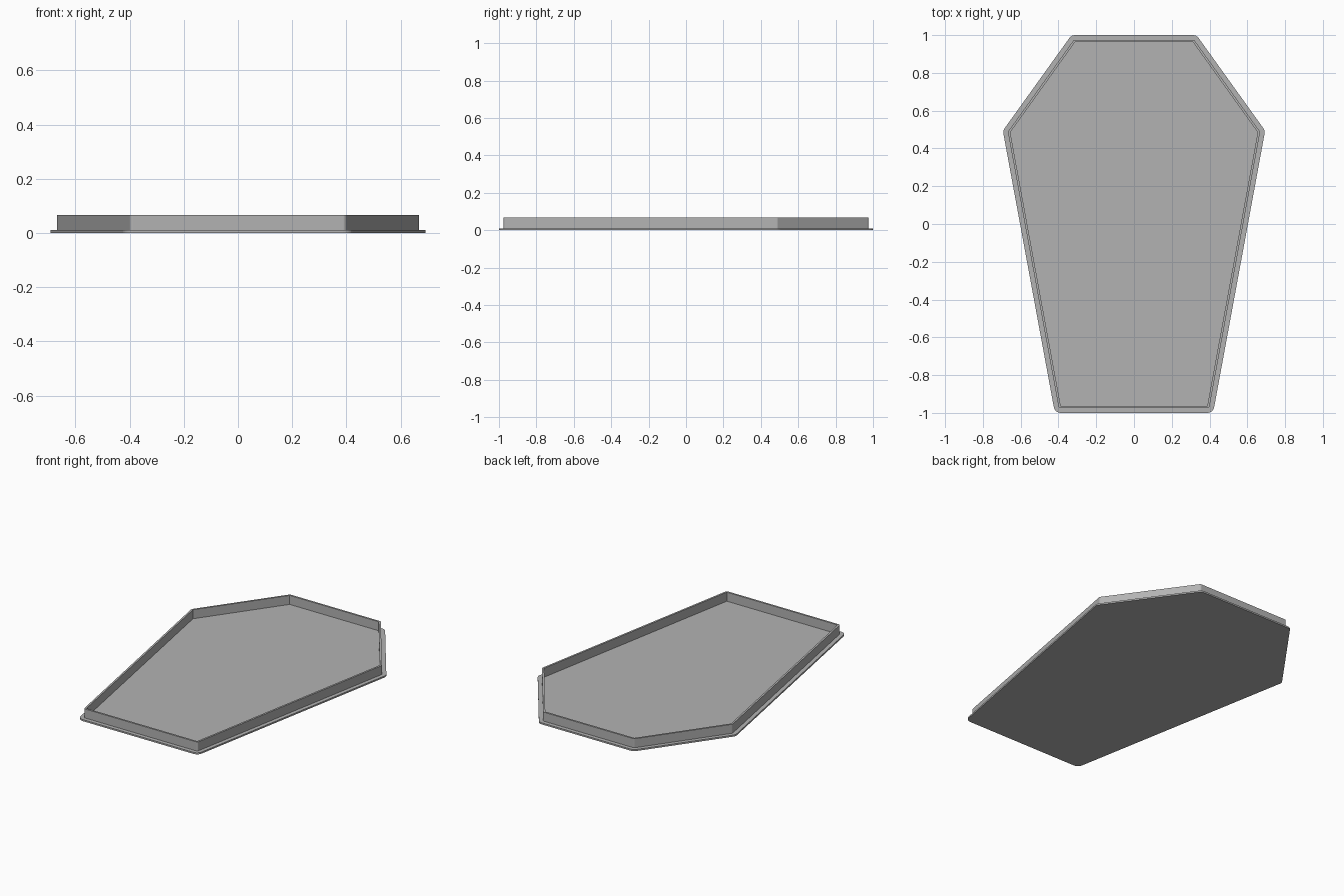
import bpy, bmesh, math
from mathutils import Vector

if "Cube" in bpy.data.objects:
    bpy.data.objects.remove(bpy.data.objects["Cube"])

# Right half of the six-sided inner outline, counter-clockwise from the foot
HALF = [(0.388, -0.963), (0.655, 0.485), (0.312, 0.963)]
OUTLINE = [Vector(p) for p in HALF] + [Vector((-x, y)) for x, y in reversed(HALF)]
ARC = 6          # segments per rounded corner
PLATE_TOP = 0.01
WALL_TOP = 0.067

grey = bpy.data.materials.new("grey")
grey.diffuse_color = (0.45, 0.45, 0.45, 1)
grey.use_nodes = True
grey.node_tree.nodes["Principled BSDF"].inputs["Base Color"].default_value = grey.diffuse_color


def ring(bm, offset, z):
    """Outline grown outwards by offset, with rounded corners."""
    verts = []
    n = len(OUTLINE)
    for i, p in enumerate(OUTLINE):
        d0 = p - OUTLINE[i - 1]
        d1 = OUTLINE[(i + 1) % n] - p
        a0 = math.atan2(-d0.x, d0.y)
        turn = (math.atan2(-d1.x, d1.y) - a0) % (2 * math.pi)
        for k in range(ARC + 1):
            a = a0 + turn * k / ARC
            verts.append(bm.verts.new((p.x + offset * math.cos(a),
                                       p.y + offset * math.sin(a), z)))
    return verts


def loft(name, profile, capped):
    """Skin (offset, z) rings into one object."""
    bm = bmesh.new()
    rings = [ring(bm, o, z) for o, z in profile]
    pairs = list(zip(rings, rings[1:]))
    if not capped:
        pairs.append((rings[-1], rings[0]))
    for a, b in pairs:
        for i in range(len(a)):
            j = (i + 1) % len(a)
            bm.faces.new((a[i], a[j], b[j], b[i]))
    if capped:
        bm.faces.new(rings[0][::-1])
        bm.faces.new(rings[-1])
    bmesh.ops.remove_doubles(bm, verts=bm.verts, dist=1e-5)
    bmesh.ops.recalc_face_normals(bm, faces=bm.faces)
    mesh = bpy.data.meshes.new(name)
    bm.to_mesh(mesh)
    bm.free()
    mesh.materials.append(grey)
    obj = bpy.data.objects.new(name, mesh)
    bpy.context.collection.objects.link(obj)
    return obj


# Thin base plate with a projecting lip
loft("base_plate", [(0.037, 0), (0.037, PLATE_TOP)], True)

# Upright rim around the floor, sharp corners inside and rounded outside
loft("rim_wall", [(0.012, PLATE_TOP), (0.012, WALL_TOP),
                  (0, WALL_TOP), (0, PLATE_TOP)], False)
